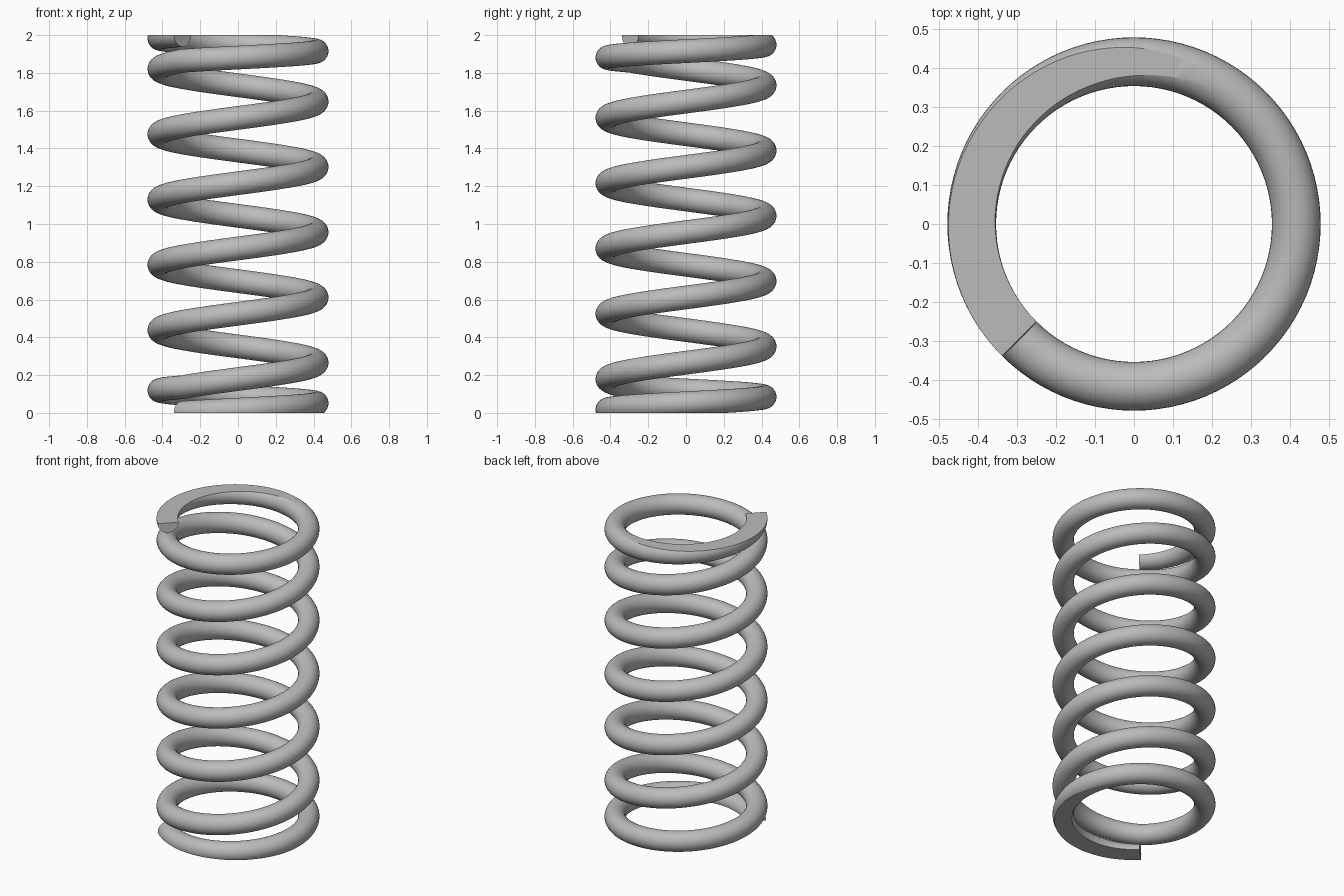
import bpy
import bmesh
from math import sin, cos, atan, pi, radians
from mathutils import Vector

default = bpy.data.objects.get("Cube")
if default:
    bpy.data.objects.remove(default, do_unlink=True)

COIL, WIRE, HEIGHT = 0.4165, 0.0625, 2.0   # coil radius, wire radius, height
TURNS, END_PITCH = 7, 0.136                # one closed turn at each end
PITCH = (HEIGHT - 2 * END_PITCH) / (TURNS - 2)
STEPS, SIDES = 96, 32
START = radians(225)


def rise(t):
    """Height of the wire centre after t turns."""
    if t < 1:
        return END_PITCH * t
    if t > TURNS - 1:
        return HEIGHT - END_PITCH * (TURNS - t)
    return END_PITCH + PITCH * (t - 1)


def ring(bm, t):
    """Circle of vertices square to the wire after t turns."""
    a = START + 2 * pi * t
    lo, hi = max(t - 0.02, 0), min(t + 0.02, TURNS)
    tilt = atan((rise(hi) - rise(lo)) / (hi - lo) / (2 * pi * COIL))
    out = Vector((cos(a), sin(a), 0))
    up = Vector((sin(a) * sin(tilt), -cos(a) * sin(tilt), cos(tilt)))
    centre = out * COIL + Vector((0, 0, rise(t)))
    angles = [2 * pi * k / SIDES for k in range(SIDES)]
    return [bm.verts.new(centre + WIRE * (out * cos(b) + up * sin(b))) for b in angles]


# Sweep the wire along the coil
bm = bmesh.new()
rings = [ring(bm, i / STEPS) for i in range(TURNS * STEPS + 1)]
for r, s in zip(rings, rings[1:]):
    for k in range(SIDES):
        n = (k + 1) % SIDES
        bm.faces.new((r[k], r[n], s[n], s[k]))
bm.faces.new(rings[0])
bm.faces.new(rings[-1])

# Grind both ends flat
for z, side in ((0, -1), (HEIGHT, 1)):
    bmesh.ops.bisect_plane(bm, geom=bm.verts[:] + bm.edges[:] + bm.faces[:], dist=1e-5,
                           plane_co=(0, 0, z), plane_no=(0, 0, side), clear_outer=True)
    rim = [e for e in bm.edges if e.is_boundary]
    bmesh.ops.triangle_fill(bm, edges=rim, use_beauty=True, normal=(0, 0, side))
bmesh.ops.recalc_face_normals(bm, faces=bm.faces[:])

mesh = bpy.data.meshes.new("coil_spring")
bm.to_mesh(mesh)
bm.free()
spring = bpy.data.objects.new("coil_spring", mesh)
bpy.context.collection.objects.link(spring)

# Plain steel grey
steel = bpy.data.materials.new("steel_grey")
steel.use_nodes = True
colour = (0.5, 0.5, 0.5, 1)
steel.diffuse_color = colour
steel.node_tree.nodes["Principled BSDF"].inputs["Base Color"].default_value = colour
mesh.materials.append(steel)

bpy.ops.object.select_all(action="DESELECT")
spring.select_set(True)
bpy.context.view_layer.objects.active = spring
bpy.ops.object.shade_smooth_by_angle(angle=radians(25))
